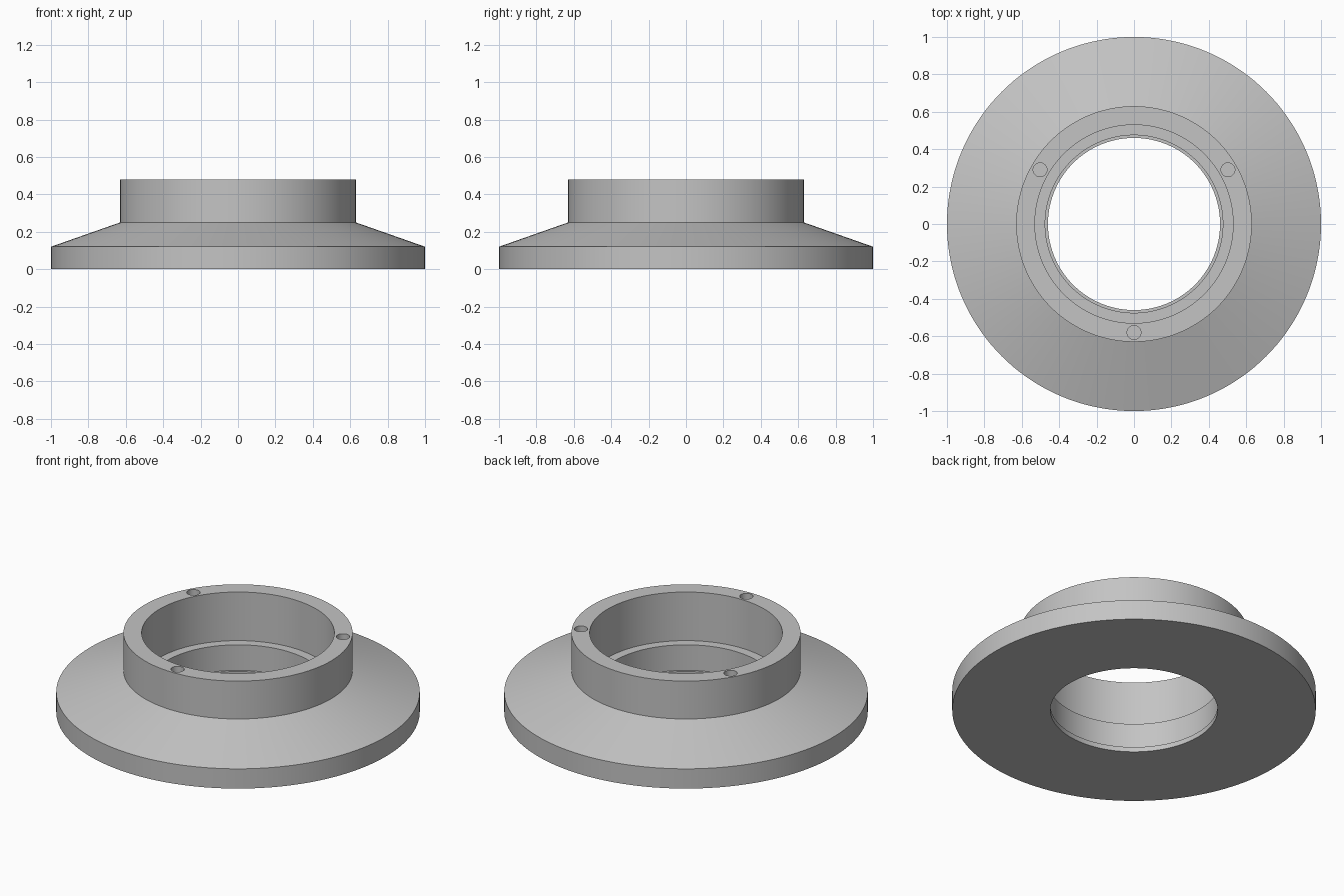
import bpy, bmesh
from math import sin, cos, pi, radians

cube = bpy.data.objects.get("Cube")
if cube:
    bpy.data.objects.remove(cube, do_unlink=True)

SEGMENTS = 144

# One plain grey for the whole part
grey = bpy.data.materials.new("machined grey")
grey.use_nodes = True
colour = (0.55, 0.55, 0.55, 1)
grey.diffuse_color = colour
grey.node_tree.nodes["Principled BSDF"].inputs["Base Color"].default_value = colour


def lathe(name, profile):
    """Revolve a closed (radius, height) profile around z."""
    bm = bmesh.new()
    rings = []
    for i in range(SEGMENTS):
        a = 2 * pi * i / SEGMENTS
        rings.append([bm.verts.new((r * cos(a), r * sin(a), z)) for r, z in profile])
    for i, ring in enumerate(rings):
        following = rings[(i + 1) % SEGMENTS]
        for j in range(len(profile)):
            k = (j + 1) % len(profile)
            bm.faces.new((ring[j], following[j], following[k], ring[k]))
    bmesh.ops.recalc_face_normals(bm, faces=bm.faces)
    mesh = bpy.data.meshes.new(name)
    bm.to_mesh(mesh)
    bm.free()
    mesh.materials.append(grey)
    obj = bpy.data.objects.new(name, mesh)
    bpy.context.collection.objects.link(obj)
    return obj


# Flange, sloped shoulder, hub and stepped bore in one section
flange = lathe("flanged_hub", [
    (0.46, 0), (1, 0), (1, 0.12), (0.63, 0.25), (0.63, 0.48),
    (0.53, 0.48), (0.53, 0.185), (0.475, 0.185), (0.475, 0.03), (0.46, 0.03),
])

# Three blind holes in the hub rim
HOLE_DEPTH = 0.15
for angle in (-90, 30, 150):
    a = radians(angle)
    bpy.ops.mesh.primitive_cylinder_add(
        vertices=32, radius=0.037, depth=2 * HOLE_DEPTH,
        location=(0.58 * cos(a), 0.58 * sin(a), 0.48))
    cutter = bpy.context.object
    cutter.name = "hole_cutter"
    cutter.hide_render = True
    cutter.data.materials.append(grey)
    cut = flange.modifiers.new("rim hole", 'BOOLEAN')
    cut.operation = 'DIFFERENCE'
    cut.solver = 'EXACT'
    cut.object = cutter
    bpy.context.view_layer.objects.active = flange
    bpy.ops.object.modifier_apply(modifier=cut.name)
    bpy.data.objects.remove(cutter, do_unlink=True)

# Smooth round walls with crisp edges
bpy.ops.object.select_all(action='DESELECT')
flange.select_set(True)
bpy.context.view_layer.objects.active = flange
bpy.ops.object.shade_smooth_by_angle(angle=radians(15))
